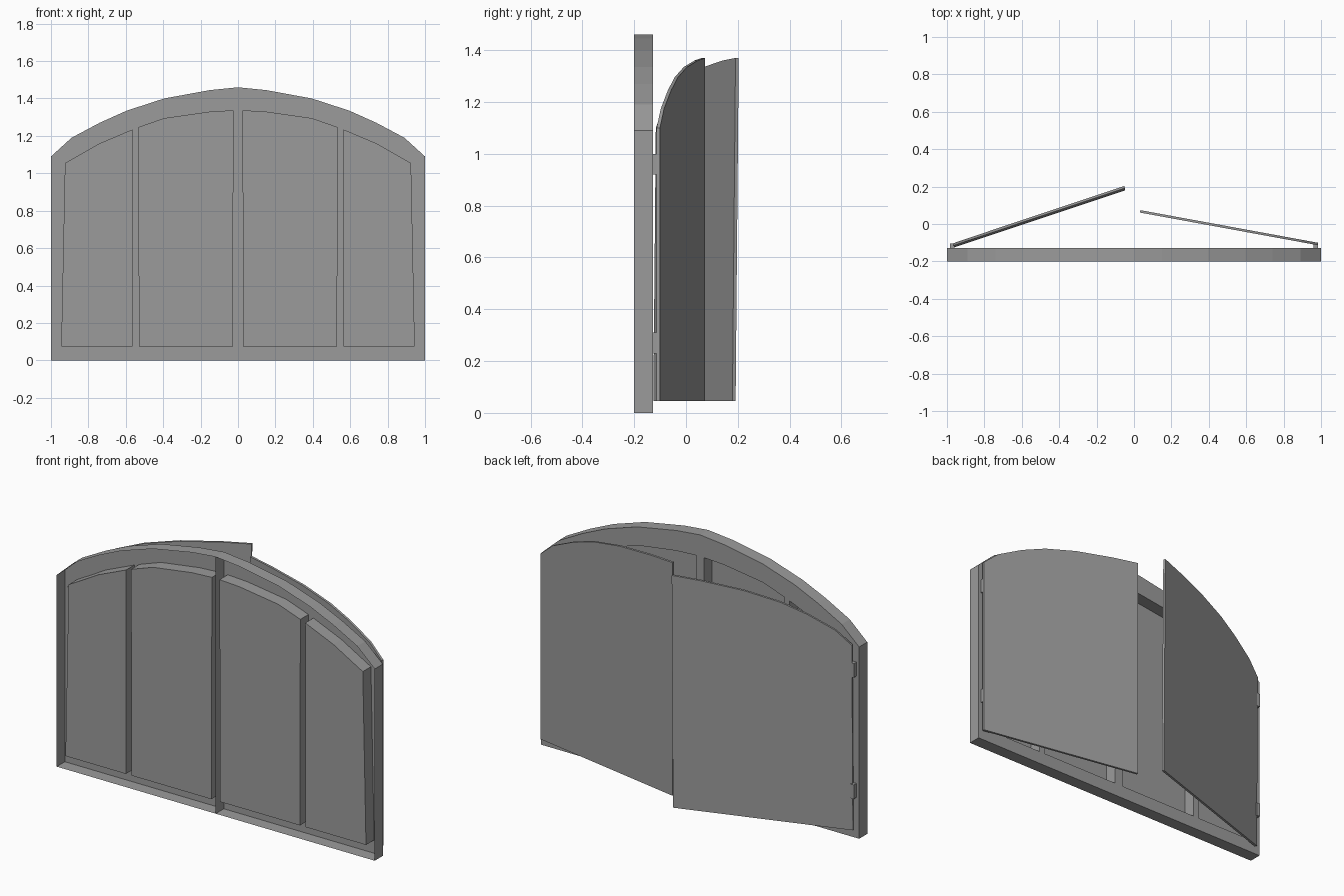
import bpy, bmesh, math

if "Cube" in bpy.data.objects:
    bpy.data.objects.remove(bpy.data.objects["Cube"])

grey = bpy.data.materials.new("painted grey")
grey.diffuse_color = (0.33, 0.33, 0.33, 1)
grey.use_nodes = True
grey.node_tree.nodes["Principled BSDF"].inputs["Base Color"].default_value = grey.diffuse_color
FRONT, BACK = -0.2, -0.127


def finish(bm, name):
    bmesh.ops.recalc_face_normals(bm, faces=bm.faces)
    mesh = bpy.data.meshes.new(name)
    bm.to_mesh(mesh)
    bm.free()
    mesh.materials.append(grey)
    ob = bpy.data.objects.new(name, mesh)
    bpy.context.collection.objects.link(ob)
    return ob


def mirror(pts):
    return [(-x, z) for x, z in reversed(pts)]


# Outlines (x, z): arched frame and the two left panes
arch = [(-1, 1.09), (-0.89, 1.19), (-0.74, 1.27), (-0.595, 1.335),
        (-0.395, 1.40), (-0.15, 1.445)]
outer = [(-1, 0)] + arch + [(0, 1.46)] + mirror(arch) + [(1, 0)]
side_pane = [(-0.945, 0.075), (-0.925, 1.055), (-0.845, 1.10), (-0.74, 1.16),
             (-0.563, 1.235), (-0.565, 0.075)]
mid_pane = [(-0.53, 0.075), (-0.532, 1.247), (-0.395, 1.295), (-0.15, 1.33),
            (-0.024, 1.337), (-0.028, 0.075)]
panes = [side_pane, mid_pane, mirror(mid_pane), mirror(side_pane)]

# Frame: shell open at the front, back plate with four openings and reveals
bm = bmesh.new()
rim = []
for loop in [outer] + panes:
    f = [bm.verts.new((x, FRONT, z)) for x, z in loop]
    b = [bm.verts.new((x, BACK, z)) for x, z in loop]
    for i in range(len(loop)):
        j = (i + 1) % len(loop)
        bm.faces.new((f[i], f[j], b[j], b[i]))
        rim.append(bm.edges.get((b[i], b[j])))
bmesh.ops.triangle_fill(bm, edges=rim, use_beauty=True, normal=(0, 1, 0))
finish(bm, "window_frame")

# Central divider web inside the frame
bm = bmesh.new()
bm.faces.new([bm.verts.new(p) for p in
              ((0, FRONT, 0), (0, BACK, 0), (0, BACK, 1.46), (0, FRONT, 1.46))])
finish(bm, "centre_divider")

# Panes at the front of the openings
for n, loop in enumerate(panes):
    bm = bmesh.new()
    bm.faces.new([bm.verts.new((x, FRONT, z)) for x, z in reversed(loop)])
    finish(bm, f"pane_{n + 1}")

# Shutters: arched boards swung open, the left one leaning slightly
LENGTH, THICK = 0.967, 0.013
board = [(0, 0.045), (0, 1.10), (0.09, 1.175), (0.24, 1.245), (0.385, 1.295),
         (0.58, 1.335), (0.81, 1.36), (LENGTH, 1.37), (LENGTH, 0.045)]


def shutter(name, side, hinge, angle, lean):
    c, s = math.cos(angle), math.sin(angle)
    bm = bmesh.new()
    rings = []
    for t in (-THICK / 2, THICK / 2):
        rings.append([bm.verts.new((side * (hinge[0] - d * c + t * s),
                                    hinge[1] + d * s + t * c + lean * (z - 1.37), z))
                      for d, z in board])
    a, b = rings
    bm.faces.new(a)
    bm.faces.new(reversed(b))
    for i in range(len(a)):
        j = (i + 1) % len(a)
        bm.faces.new((a[i], a[j], b[j], b[i]))
    finish(bm, name)


shutter("left_shutter", -1, (0.968, -0.108), math.radians(18.4), 0.009)
shutter("right_shutter", 1, (0.984, -0.107), math.radians(10.4), 0)

# Hinges: two on each side
for side, label in ((-1, "left"), (1, "right")):
    for z, level in ((0.27, "lower"), (0.96, "upper")):
        bm = bmesh.new()
        bmesh.ops.create_cube(bm, size=1)
        bmesh.ops.scale(bm, vec=(0.022, 0.025, 0.08), verts=bm.verts)
        bmesh.ops.translate(bm, vec=(side * 0.972, -0.1155, z), verts=bm.verts)
        finish(bm, f"{label}_{level}_hinge")
